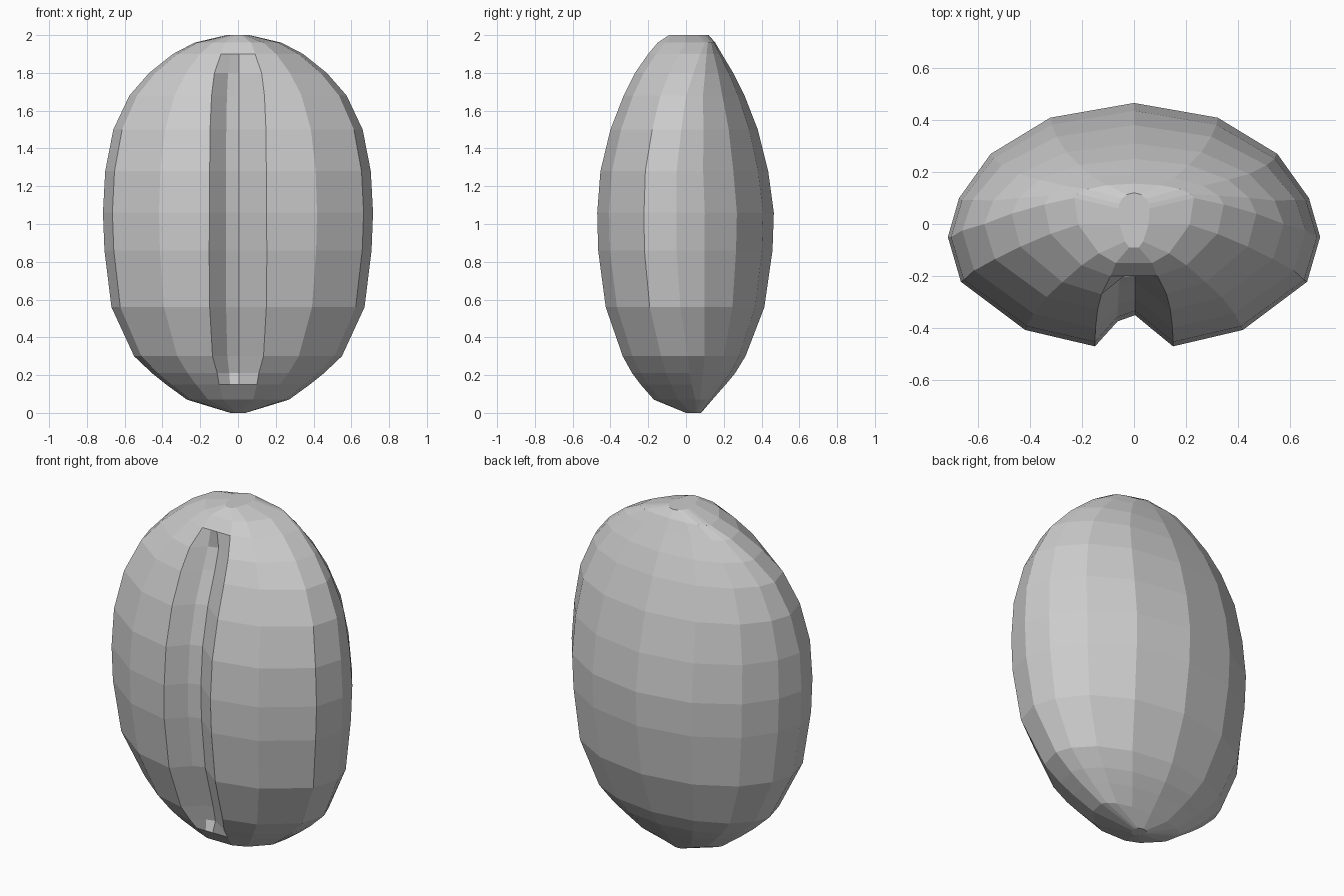
import bpy

# Horizontal sections: z, half width, front y, seam y, back y, groove half width, groove depth
SECTIONS = [
    (0.00, .04, .00, .05, .08, .012, 0),
    (0.07, .27, -.17, .05, .14, .08, 0),
    (0.15, .38, -.24, .03, .21, .10, 0),
    (0.21, .455, -.285, .02, .26, .11, .07),
    (0.30, .55, -.335, .01, .315, .135, .10),
    (0.56, .67, -.425, -.03, .415, .15, .115),
    (0.86, .707, -.465, -.05, .458, .153, .12),
    (1.06, .715, -.47, -.05, .465, .15, .12),
    (1.28, .703, -.453, -.05, .435, .15, .12),
    (1.50, .66, -.40, -.025, .38, .148, .115),
    (1.68, .575, -.33, .00, .31, .14, .11),
    (1.80, .47, -.27, .04, .25, .125, .085),
    (1.90, .345, -.20, .075, .19, .09, 0),
    (1.96, .23, -.15, .10, .155, .07, 0),
    (2.00, .06, -.09, .06, .12, .018, 0),
]
# Half outline as fractions of half width and of front / back depth
FRONT = [(.585, .85), (.93, .41), (1, 0)]
BACK = [(.94, .29), (.77, .62), (.45, .89)]


def ring(z, w, f, s, b, g, d):
    side = [(g, f)]
    side += [(u * w, s + v * (f - s)) for u, v in FRONT]
    side += [(u * w, s + v * (b - s)) for u, v in BACK]
    mirrored = [(-x, y) for x, y in reversed(side)]
    # the groove has a steep left wall, a shallow floor and one right wall
    groove = [(-.42 * g, f + .8 * d), (.004, f + d)]
    return [(x, y, z) for x, y in side + [(0, b)] + mirrored + groove]


# Bean body with groove, lofted from bottom to top
rings = [ring(*row) for row in SECTIONS]
n = len(rings[0])
verts = [p for r in rings for p in r]
faces = []
for i in range(len(rings) - 1):
    for j in range(n):
        k = (j + 1) % n
        faces.append((i * n + j, i * n + k, (i + 1) * n + k, (i + 1) * n + j))
faces.append(tuple(reversed(range(n))))
faces.append(tuple(range(len(verts) - n, len(verts))))

mesh = bpy.data.meshes.new("bean")
mesh.from_pydata(verts, [], faces)
mesh.update()
bean = bpy.data.objects.new("bean", mesh)
bpy.context.collection.objects.link(bean)
